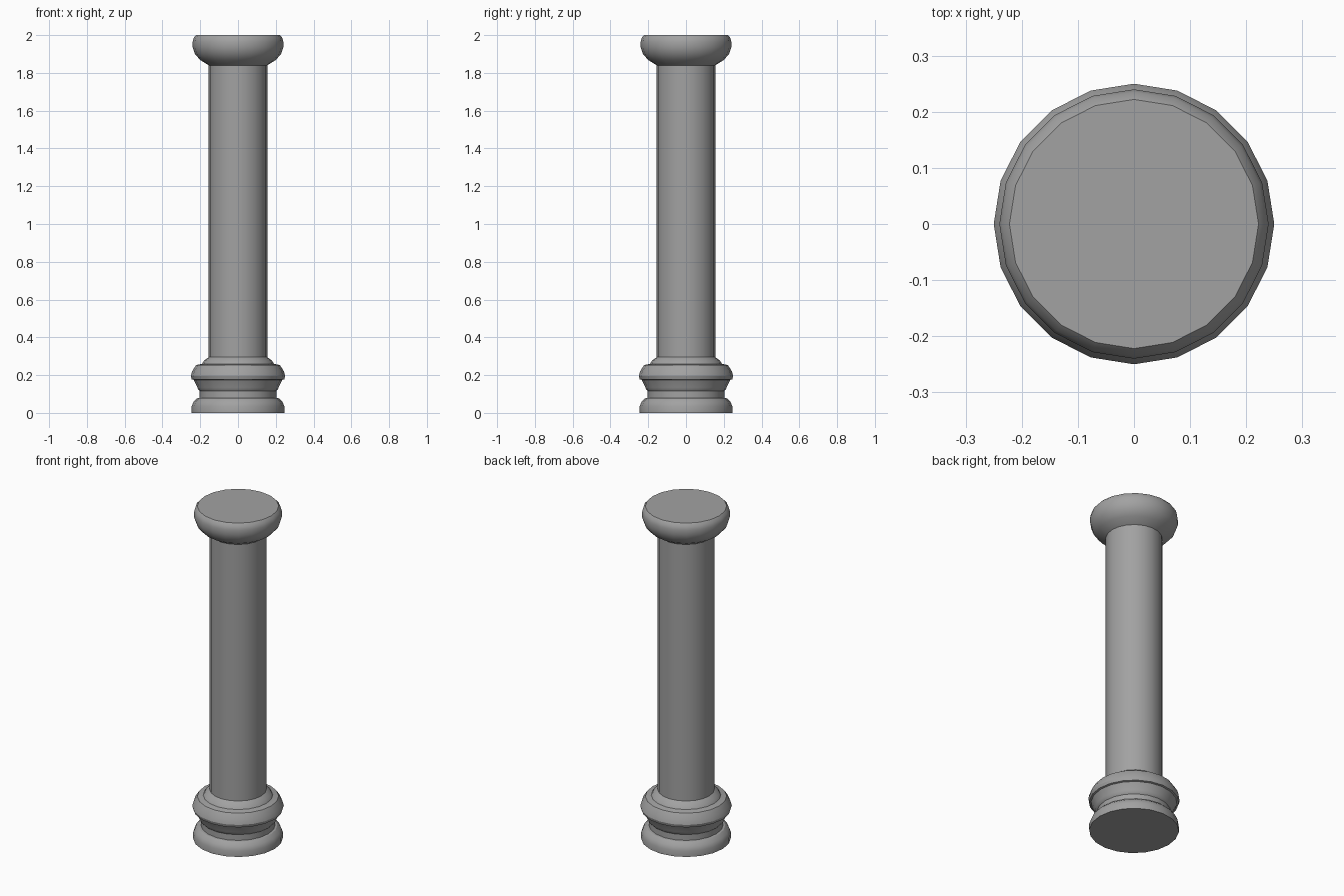
import bpy
import bmesh
from math import cos, sin, tau, radians

SIDES = 20

cube = bpy.data.objects.get("Cube")
if cube:
    bpy.data.objects.remove(cube, do_unlink=True)

stone = bpy.data.materials.new("grey_stone")
stone.use_nodes = True
colour = (0.36, 0.36, 0.36, 1)
stone.diffuse_color = colour
stone.node_tree.nodes["Principled BSDF"].inputs["Base Color"].default_value = colour


def turned(name, profile, cap_bottom=False, cap_top=False):
    """Turn a list of (radius, height) points around the z axis."""
    bm = bmesh.new()
    rings = [[bm.verts.new((r * cos(tau * i / SIDES), r * sin(tau * i / SIDES), z))
              for i in range(SIDES)] for r, z in profile]
    for low, high in zip(rings, rings[1:]):
        for i in range(SIDES):
            j = (i + 1) % SIDES
            bm.faces.new((low[i], low[j], high[j], high[i]))
    if cap_bottom:
        bm.faces.new(rings[0][::-1])
    if cap_top:
        bm.faces.new(rings[-1])
    mesh = bpy.data.meshes.new(name)
    bm.to_mesh(mesh)
    bm.free()
    mesh.materials.append(stone)
    obj = bpy.data.objects.new(name, mesh)
    bpy.context.collection.objects.link(obj)
    bpy.ops.object.select_all(action="DESELECT")
    obj.select_set(True)
    bpy.context.view_layer.objects.active = obj
    bpy.ops.object.shade_smooth_by_angle(angle=radians(30))
    return obj


# Base: foot ring, narrow waist, wide rounded ring and sloping collar
turned("base", [(0.245, 0), (0.245, 0.035), (0.235, 0.06), (0.215, 0.078),
                (0.203, 0.08), (0.203, 0.115), (0.212, 0.125), (0.215, 0.135),
                (0.235, 0.175), (0.245, 0.178), (0.25, 0.195), (0.243, 0.22),
                (0.222, 0.253), (0.19, 0.26), (0.18, 0.277), (0.155, 0.295)],
       cap_bottom=True)

# Plain column shaft
turned("shaft", [(0.155, 0.295), (0.155, 1.84)])

# Capital: flared bowl with a flat top
turned("capital", [(0.155, 1.84), (0.2, 1.868), (0.228, 1.9), (0.24, 1.935),
                   (0.24, 1.965), (0.235, 1.985), (0.222, 2.0)], cap_top=True)
